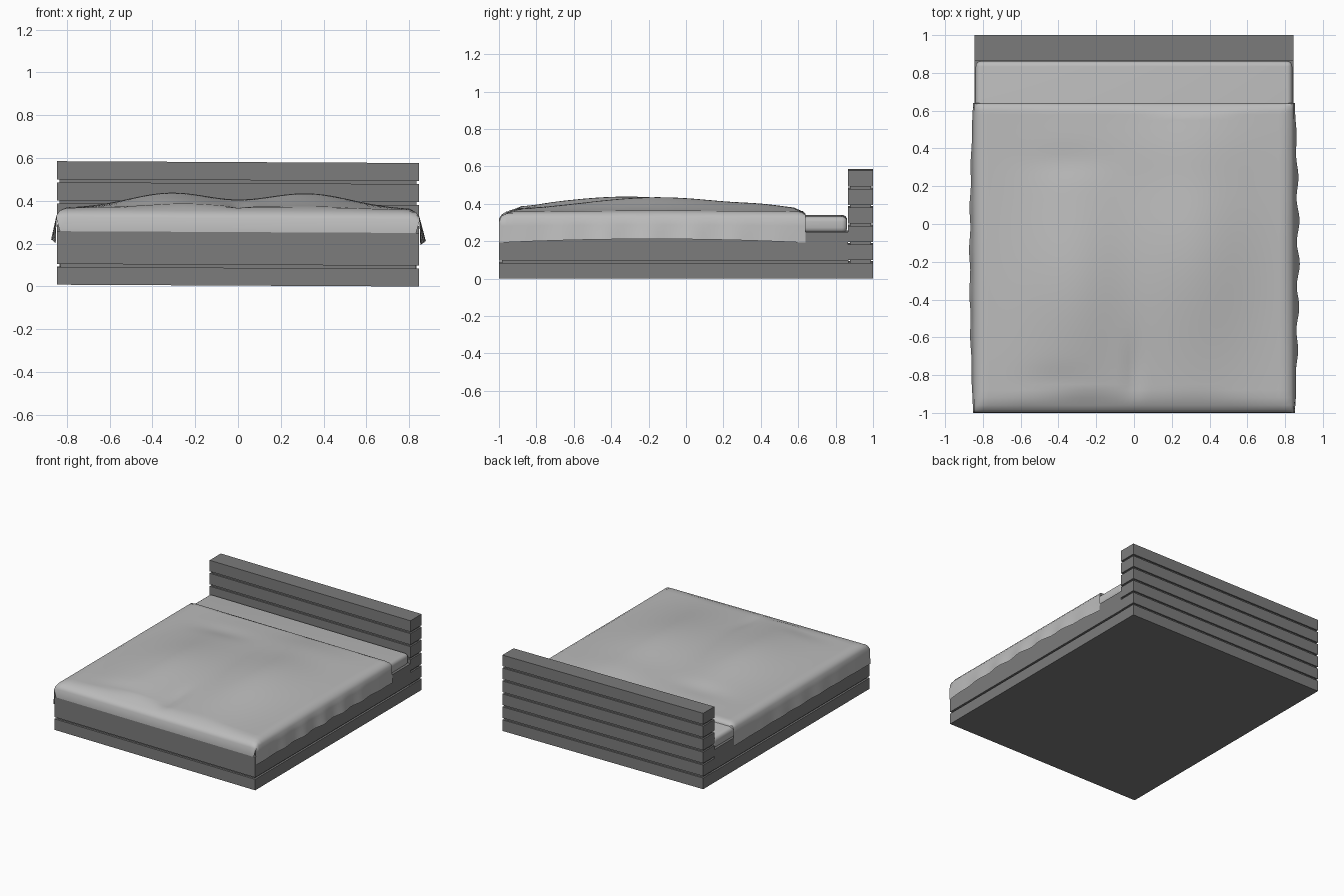
import bpy, bmesh, math

if "Cube" in bpy.data.objects:
    bpy.data.objects.remove(bpy.data.objects["Cube"])

W = 0.845      # half width of the frame
TILT = 0.005   # the bed leans very slightly to one side


def material(name, grey):
    m = bpy.data.materials.new(name)
    m.diffuse_color = (grey, grey, grey, 1)
    m.use_nodes = True
    m.node_tree.nodes["Principled BSDF"].inputs["Base Color"].default_value = m.diffuse_color
    return m


FRAME = material("dark_frame", 0.2)
FABRIC = material("grey_fabric", 0.5)


def lean(x, z):
    return z + (W - x) * TILT


def finish(name, bm, mat, smooth=False):
    for v in bm.verts:
        v.co.z = lean(v.co.x, v.co.z)
    bmesh.ops.recalc_face_normals(bm, faces=bm.faces)
    mesh = bpy.data.meshes.new(name)
    bm.to_mesh(mesh)
    bm.free()
    mesh.materials.append(mat)
    ob = bpy.data.objects.new(name, mesh)
    bpy.context.collection.objects.link(ob)
    if smooth:
        for o in bpy.context.selected_objects:
            o.select_set(False)
        ob.select_set(True)
        bpy.context.view_layer.objects.active = ob
        bpy.ops.object.shade_smooth_by_angle(angle=math.radians(45))
    return ob


def box(name, hx, y0, y1, z0, z1, mat=FRAME, bevel=0):
    bm = bmesh.new()
    bmesh.ops.create_cube(bm, size=1)
    for v in bm.verts:
        v.co = (v.co.x * 2 * hx, (y0 + y1) / 2 + v.co.y * (y1 - y0),
                (z0 + z1) / 2 + v.co.z * (z1 - z0))
    if bevel:
        bmesh.ops.bevel(bm, geom=bm.edges[:], offset=bevel, segments=4,
                        profile=0.5, affect='EDGES')
    return finish(name, bm, mat, bool(bevel))


# Bed base: two stacked boards around a recessed core
box("base_lower_board", W, -1, 0.866, 0, 0.083)
box("base_core", W - 0.015, -0.985, 0.87, 0.06, 0.12)
box("base_upper_board", W, -1, 0.866, 0.097, 0.25)

# Headboard: six slats around a recessed core
PITCH = 0.0985
for i in range(6):
    box(f"headboard_slat_{i + 1}", W, 0.866, 1, i * PITCH, i * PITCH + 0.0845)
box("headboard_core", W - 0.012, 0.878, 0.988, 0.03, 0.55)

# Mattress
box("mattress", 0.838, -0.99, 0.862, 0.245, 0.332, FABRIC, 0.028)


# Blanket: soft humps on top, draped over the sides and front
def gauss(x, y, cx, cy, sx, sy):
    return math.exp(-((x - cx) / sx) ** 2 / 2 - ((y - cy) / sy) ** 2 / 2)


def top_height(x, y):
    h = 0.358
    h += 0.074 * gauss(x, y, -0.31, -0.32, 0.2, 0.4)
    h += 0.074 * gauss(x, y, 0.32, -0.15, 0.21, 0.4)
    h += 0.012 * gauss(x, y, 0.25, 0.42, 0.25, 0.12)
    h -= 0.010 * gauss(x, y, -0.35, 0.33, 0.14, 0.06)
    h -= 0.010 * gauss(x, y, -0.42, -0.84, 0.12, 0.06)
    h -= 0.012 * gauss(x, y, 0.0, -0.78, 0.03, 0.12)
    return h


def end_cap(y):
    # height limit where the blanket rolls over its front and back ends
    stops = [(-1, 0.25), (-0.999, 0.315), (-0.985, 0.335), (-0.96, 0.35),
             (-0.92, 0.365), (-0.75, 0.44), (0.45, 0.44), (0.59, 0.372),
             (0.625, 0.352), (0.638, 0.34), (0.64, 0.325)]
    for (a, za), (b, zb) in zip(stops, stops[1:]):
        if y <= b:
            return za + (zb - za) * (y - a) / (b - a)
    return stops[-1][1]


def side_point(s, y, k):
    # k runs from the shoulder (0) to the hem (1)
    mid = max(0, 1 - ((y + 0.18) / 0.82) ** 2)
    wave = 0.008 * math.sin(y * 27 + s) * mid * (1 if s > 0 else 0.4)
    x = 0.848 + k * (0.004 + 0.018 * mid + wave)
    hem = 0.192 + 0.02 * mid
    top = min(0.325, max(end_cap(y), 0.315) - 0.01)
    return s * x, top * (1 - k) + hem * k


ys = [-1, -0.999, -0.985, -0.96, -0.92]
ys += [-0.88 + i * 1.46 / 48 for i in range(49)]
ys += [0.6, 0.625, 0.638, 0.64]
xs = [-0.8 + i * 1.6 / 52 for i in range(53)]
bm = bmesh.new()
rows = []
for y in ys:
    edge = min(0.347, end_cap(y))
    pts = [side_point(-1, y, k) for k in (1, 0.66, 0.33, 0)]
    pts.append((-0.832, edge))
    pts += [(x, min(top_height(x, y), end_cap(y))) for x in xs]
    pts.append((0.832, edge))
    pts += [side_point(1, y, k) for k in (0, 0.33, 0.66, 1)]
    rows.append([bm.verts.new((x, y, z)) for x, z in pts])
for r0, r1 in zip(rows, rows[1:]):
    for i in range(len(r0) - 1):
        bm.faces.new((r0[i], r0[i + 1], r1[i + 1], r1[i]))
finish("blanket", bm, FABRIC, True)
